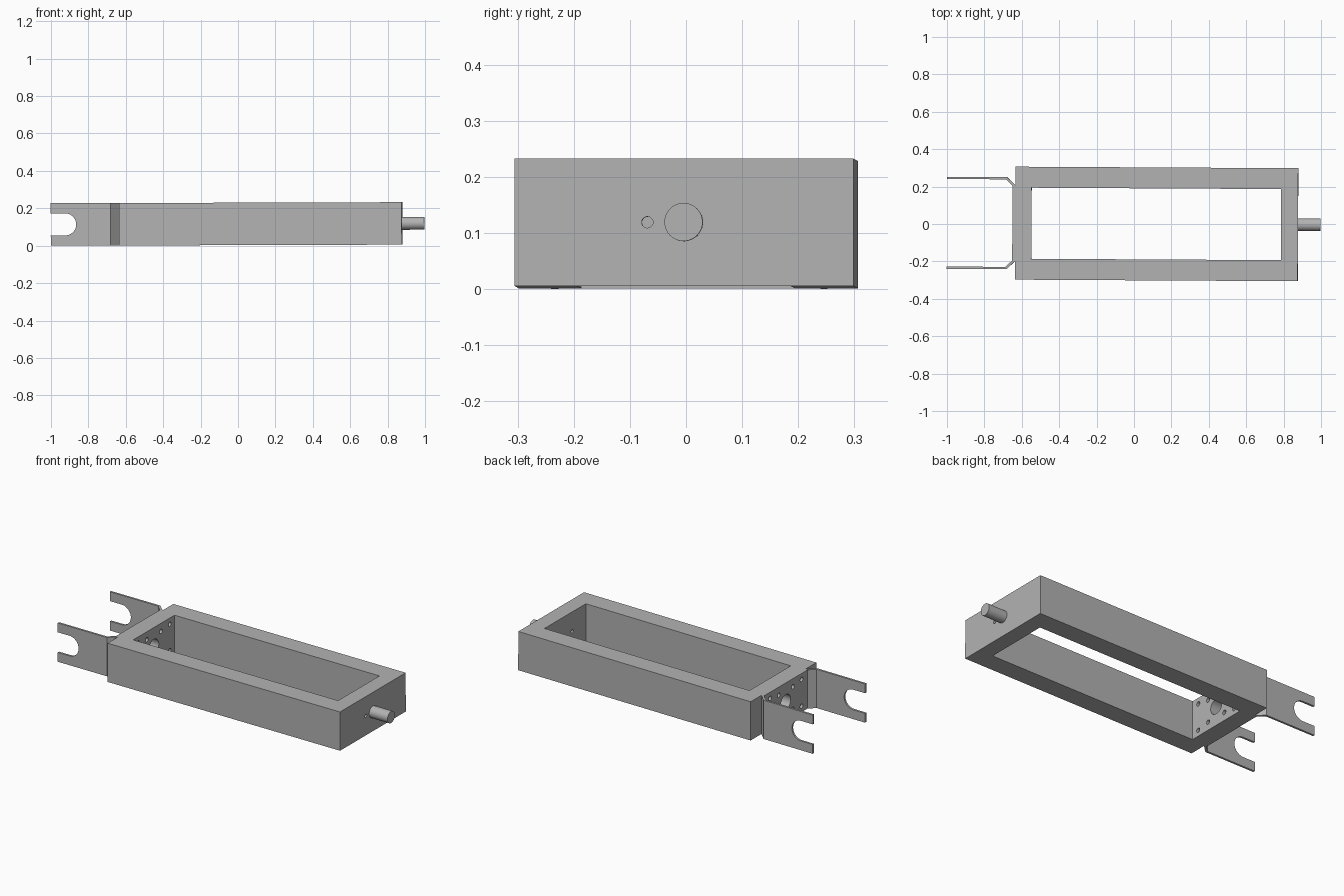
import bpy, bmesh, math
from mathutils import Matrix, Vector

cube = bpy.data.objects.get("Cube")
if cube:
    bpy.data.objects.remove(cube, do_unlink=True)

# Single metal colour
metal = bpy.data.materials.new("grey metal")
metal.use_nodes = True
GREY = (0.45, 0.45, 0.45, 1)
metal.diffuse_color = GREY
metal.node_tree.nodes["Principled BSDF"].inputs["Base Color"].default_value = GREY

HALF = 0.1135                      # half height; parts are built about z = 0
FRAME_LEFT, FRAME_RIGHT = -0.635, 0.877
# Whole assembly sits very slightly turned and tilted
POSE = (Matrix.Translation((0, 0.001, 0.1165))
        @ Matrix.Rotation(-0.0055, 4, 'Z') @ Matrix.Rotation(-0.003, 4, 'Y'))


def finish(name, bm):
    bmesh.ops.recalc_face_normals(bm, faces=bm.faces)
    mesh = bpy.data.meshes.new(name)
    bm.to_mesh(mesh)
    bm.free()
    mesh.materials.append(metal)
    obj = bpy.data.objects.new(name, mesh)
    bpy.context.collection.objects.link(obj)
    return obj


def box(name, low, high):
    low, high = Vector(low), Vector(high)
    bm = bmesh.new()
    bmesh.ops.create_cube(bm, size=1, matrix=Matrix.Translation((low + high) / 2)
                          @ Matrix.Diagonal((*(high - low), 1)))
    return finish(name, bm)


def rod(name, centre, radius, length, axis, sides=32):
    turn = Matrix.Rotation(math.pi / 2, 4, 'Y' if axis == 'X' else 'X')
    bm = bmesh.new()
    bmesh.ops.create_cone(bm, cap_ends=True, segments=sides, radius1=radius,
                          radius2=radius, depth=length,
                          matrix=Matrix.Translation(centre) @ turn)
    return finish(name, bm)


def prism(name, outline):
    bm = bmesh.new()
    face = bm.faces.new([bm.verts.new((x, y, -HALF)) for x, y in outline])
    grown = bmesh.ops.extrude_face_region(bm, geom=[face])["geom"]
    bmesh.ops.translate(bm, vec=(0, 0, 2 * HALF),
                        verts=[g for g in grown if isinstance(g, bmesh.types.BMVert)])
    return finish(name, bm)


def select(obj):
    bpy.ops.object.select_all(action='DESELECT')
    obj.select_set(True)
    bpy.context.view_layer.objects.active = obj


def cut(obj, cutters):
    for cutter in cutters:
        select(obj)
        mod = obj.modifiers.new("cut", 'BOOLEAN')
        mod.operation, mod.solver, mod.object = 'DIFFERENCE', 'EXACT', cutter
        bpy.ops.object.modifier_apply(modifier=mod.name)
        bpy.data.objects.remove(cutter, do_unlink=True)


def mount_holes():
    # Large bore, four outer corner holes and four inner holes
    holes = [rod("bore_cutter", (-0.6, 0, 0), 0.045, 0.2, 'X')]
    for sy in (-1, 1):
        for sz in (-1, 1):
            for y, z in ((0.145, 0.078), (0.065, 0.066)):
                holes.append(rod("hole_cutter", (-0.6, sy * y, sz * z),
                                 0.013, 0.2, 'X', 20))
    return holes


# Rectangular frame
frame = box("frame", (FRAME_LEFT, -0.302, -HALF), (FRAME_RIGHT, 0.302, HALF))
cut(frame, [box("opening_cutter", (-0.548, -0.19, -1), (0.786, 0.19, 1)),
            rod("pin_hole_cutter", (0.83, -0.065, 0), 0.01, 0.3, 'X', 20)]
    + mount_holes())

# Bent fork bracket: thin U profile mirrored across the middle
half = [(-0.635, 0.203), (-0.68, 0.246), (-1, 0.246),
        (-1, 0.234), (-0.685, 0.234), (-0.65, 0.199)]
bracket = prism("fork_bracket", half + [(x, -y) for x, y in reversed(half)])
cut(bracket, [box("slot_cutter", (-1.1, -1, -0.059), (-0.923, 1, 0.059)),
              rod("slot_end_cutter", (-0.923, 0, 0), 0.059, 2, 'Y', 48)]
    + mount_holes())

# Output shaft
shaft = rod("shaft", ((FRAME_RIGHT + 0.99) / 2 + 0.0025, 0, 0), 0.034, 0.12, 'X', 48)

for obj in (frame, bracket, shaft):
    obj.data.transform(POSE)
    select(obj)
    bpy.ops.object.shade_smooth_by_angle(angle=math.radians(30))
